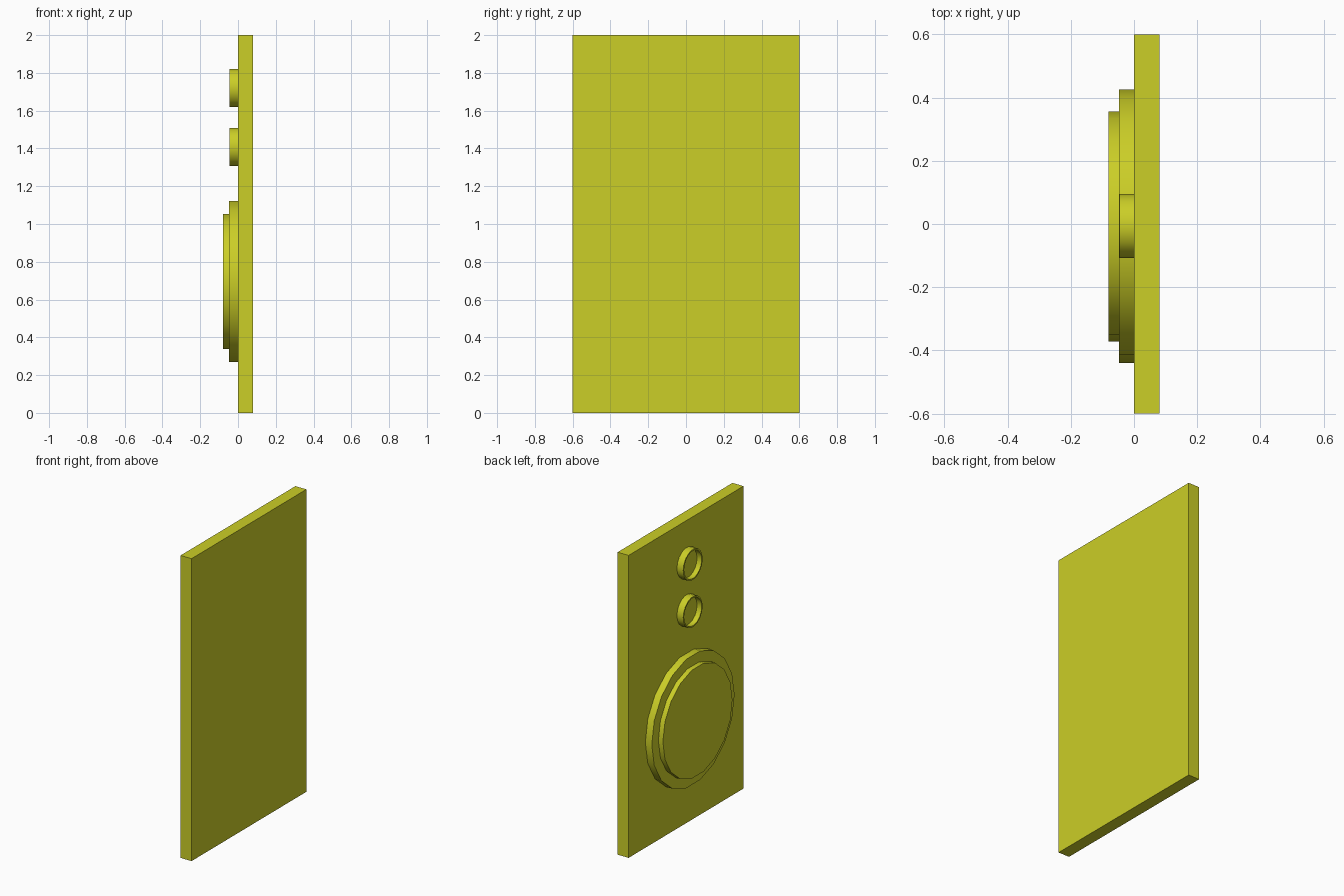
import bpy, bmesh, math

if "Cube" in bpy.data.objects:
    bpy.data.objects.remove(bpy.data.objects["Cube"])

mat = bpy.data.materials.new("olive_yellow")
mat.diffuse_color = (0.60, 0.62, 0.02, 1)
mat.use_nodes = True
mat.node_tree.nodes["Principled BSDF"].inputs["Base Color"].default_value = mat.diffuse_color
SIDES = 18


def finish(name, bm, smooth=False):
    bmesh.ops.recalc_face_normals(bm, faces=bm.faces)
    mesh = bpy.data.meshes.new(name)
    bm.to_mesh(mesh)
    bm.free()
    mesh.materials.append(mat)
    obj = bpy.data.objects.new(name, mesh)
    bpy.context.collection.objects.link(obj)
    if smooth:
        bpy.ops.object.select_all(action='DESELECT')
        obj.select_set(True)
        bpy.context.view_layer.objects.active = obj
        bpy.ops.object.shade_smooth_by_angle(angle=math.radians(30))
    return obj


def turned(name, y, z, profile):
    """Revolve (x, radius) profile about an axis along x; cap both ends."""
    bm = bmesh.new()
    rings = []
    for x, r in profile:
        rings.append([bm.verts.new((x, y + r * math.cos(math.tau * i / SIDES),
                                    z + r * math.sin(math.tau * i / SIDES)))
                      for i in range(SIDES)])
    for a, b in zip(rings, rings[1:]):
        for i in range(SIDES):
            j = (i + 1) % SIDES
            bm.faces.new((a[i], a[j], b[j], b[i]))
    bm.faces.new(rings[0])
    bm.faces.new(rings[-1])
    return finish(name, bm, smooth=True)


# Flat front panel
bm = bmesh.new()
bmesh.ops.create_cube(bm, size=1)
bmesh.ops.scale(bm, vec=(0.08, 1.2, 2.0), verts=bm.verts)
bmesh.ops.translate(bm, vec=(0.04, 0, 1.0), verts=bm.verts)
finish("panel", bm)

# Large stepped disc
turned("large_disc", -0.0075, 0.695,
       [(0, 0.4325), (-0.047, 0.4325), (-0.047, 0.3635),
        (-0.08, 0.3635)])

# Two small recessed round cups
for name, z in (("lower_cup", 1.408), ("upper_cup", 1.72)):
    turned(name, -0.0065, z,
           [(0, 0.1015), (-0.046, 0.1015), (-0.046, 0.092), (-0.012, 0.092)])
